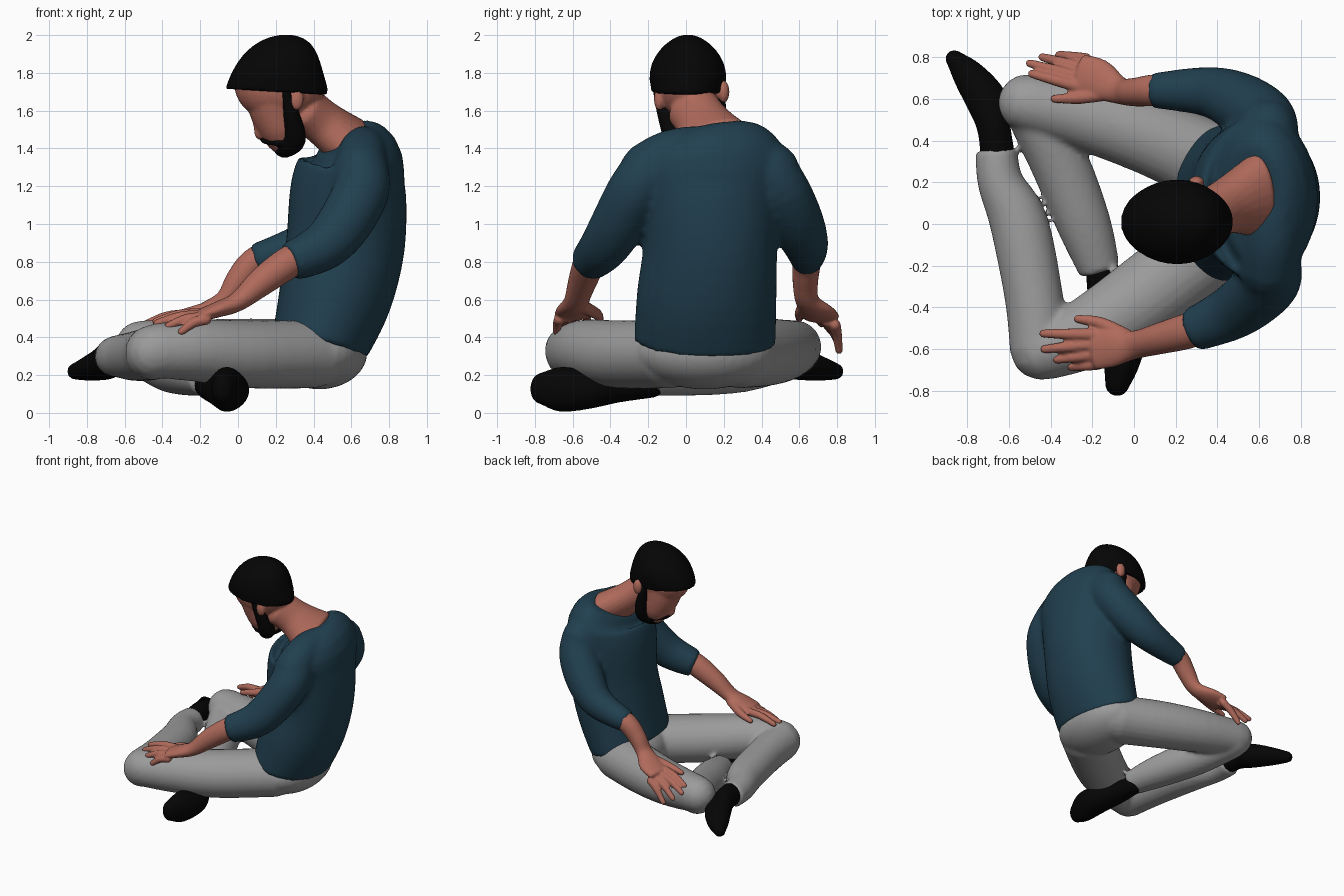
import bpy, bmesh, math
from mathutils import Vector, Matrix


def material(name, rgb):
    m = bpy.data.materials.new(name)
    m.diffuse_color = (*rgb, 1)
    return m


SKIN = material("skin", (0.43, 0.145, 0.105))
BLACK = material("black", (0.0015, 0.0015, 0.0015))
SHIRT = material("dark_teal", (0.015, 0.05, 0.078))
GREY = material("trouser_grey", (0.33, 0.33, 0.33))


def tube(bm, pts, ref=(0, 0, 1), caps=(1, 1), n=24, sub=4):
    """Smooth tube through (x, y, z, side radius[, ref radius]) with domed ends."""
    P = [list(p) + [p[3]] if len(p) == 4 else list(p) for p in pts]
    E = [P[0]] + P + [P[-1]]
    path = []
    for i in range(1, len(P)):
        a, b, c, d = E[i - 1:i + 3]
        for k in range(sub):
            t = k / sub
            path.append([0.5 * (2 * q + (r - p) * t + (2 * p - 5 * q + 4 * r - s) * t * t
                                + (3 * q - p - 3 * r + s) * t ** 3)
                         for p, q, r, s in zip(a, b, c, d)])
    path.append(P[-1])
    rings = []
    for i, p in enumerate(path):
        t = (Vector(path[min(i + 1, len(path) - 1)][:3])
             - Vector(path[max(i - 1, 0)][:3])).normalized()
        rings.append((Vector(p[:3]), t, p[3], p[4]))

    def dome(ring, sign, f):
        c, t, r1, r2 = ring
        out = []
        for a in (0.5, 0.9, 1.25, 1.5):
            out.append((c + t * sign * min(r1, r2) * f * math.sin(a), t,
                        r1 * math.cos(a), r2 * math.cos(a)))
        return out
    rings = dome(rings[0], -1, caps[0])[::-1] + rings + dome(rings[-1], 1, caps[1])
    loops = []
    for c, t, r1, r2 in rings:
        s = t.cross(Vector(ref)).normalized()
        u = s.cross(t)
        loops.append([bm.verts.new(c + s * r1 * math.cos(2 * math.pi * k / n)
                                   + u * r2 * math.sin(2 * math.pi * k / n)) for k in range(n)])
    for A, B in zip(loops, loops[1:]):
        for k in range(n):
            bm.faces.new((A[k], A[(k + 1) % n], B[(k + 1) % n], B[k]))
    bm.faces.new(loops[0])
    bm.faces.new(loops[-1])


def ball(bm, c, r):
    bmesh.ops.create_uvsphere(bm, u_segments=32, v_segments=20, radius=1,
                              matrix=Matrix.Translation(c) @ Matrix.Diagonal((*r, 1)))


def finish(bm, name, mat, voxel=0.016, smooth=4):
    """Fuse the overlapping volumes into one smooth skin."""
    bmesh.ops.recalc_face_normals(bm, faces=bm.faces)
    me = bpy.data.meshes.new(name)
    bm.to_mesh(me)
    bm.free()
    me.materials.append(mat)
    for f in me.polygons:
        f.use_smooth = True
    ob = bpy.data.objects.new(name, me)
    bpy.context.collection.objects.link(ob)
    m = ob.modifiers.new("fuse", 'REMESH')
    m.mode = 'VOXEL'
    m.voxel_size = voxel
    m.use_smooth_shade = True
    s = ob.modifiers.new("soften", 'SMOOTH')
    s.iterations = smooth
    s.factor = 0.5
    return ob


# Trousers: pelvis, thighs and crossed shins
bm = bmesh.new()
ball(bm, (0.43, 0.1, 0.32), (0.255, 0.37, 0.195))
tube(bm, [(0.4, -0.08, 0.31, 0.2, 0.18), (0.05, -0.35, 0.31, 0.195, 0.18),
          (-0.22, -0.52, 0.33, 0.17, 0.165), (-0.43, -0.605, 0.33, 0.145)])
tube(bm, [(0.4, 0.28, 0.31, 0.2, 0.18), (0.1, 0.41, 0.32, 0.185, 0.18),
          (-0.2, 0.51, 0.33, 0.17, 0.165), (-0.51, 0.58, 0.35, 0.14)])
tube(bm, [(-0.45, -0.6, 0.32, 0.145), (-0.48, -0.35, 0.31, 0.14), (-0.55, 0, 0.3, 0.14, 0.13),
          (-0.64, 0.2, 0.3, 0.11, 0.11), (-0.66, 0.35, 0.295, 0.1)], caps=(1, 0.1))
tube(bm, [(-0.5, 0.57, 0.32, 0.13), (-0.36, 0.3, 0.25, 0.14), (-0.24, 0, 0.21, 0.13, 0.12),
          (-0.165, -0.22, 0.18, 0.1, 0.09)], caps=(1, 0.1))
finish(bm, "trousers", GREY, 0.016, 4)

# Shoes
bm = bmesh.new()
tube(bm, [(-0.65, 0.3, 0.3, 0.085), (-0.67, 0.45, 0.3, 0.08, 0.095),
          (-0.7, 0.58, 0.265, 0.1, 0.09), (-0.79, 0.71, 0.235, 0.08, 0.065),
          (-0.86, 0.79, 0.22, 0.045, 0.045)])
finish(bm, "front_shoe", BLACK, 0.014, 2)
bm = bmesh.new()
tube(bm, [(-0.16, -0.18, 0.15, 0.075, 0.07), (-0.12, -0.36, 0.13, 0.1, 0.075),
          (-0.06, -0.52, 0.12, 0.12, 0.1), (-0.06, -0.66, 0.125, 0.09, 0.12),
          (-0.08, -0.765, 0.13, 0.06, 0.085)])
finish(bm, "rear_shoe", BLACK, 0.014, 2)

# Shirt: torso, shoulder yoke and sleeves bent at the elbow
bm = bmesh.new()
tube(bm, [(0.435, 0.1, 0.375, 0.375, 0.26), (0.515, 0.11, 0.62, 0.37, 0.3),
          (0.57, 0.13, 0.9, 0.355, 0.315), (0.585, 0.125, 1.2, 0.38, 0.305),
          (0.61, 0.12, 1.35, 0.4, 0.26), (0.57, 0.1, 1.45, 0.29, 0.17)],
     ref=(1, 0, 0), caps=(0.06, 0.05), n=40)
tube(bm, [(0.65, -0.21, 1.29, 0.14), (0.66, -0.08, 1.37, 0.13), (0.67, 0.1, 1.395, 0.125),
          (0.65, 0.3, 1.37, 0.13), (0.64, 0.46, 1.29, 0.14)])
tube(bm, [(0.65, -0.19, 1.28, 0.15), (0.65, -0.27, 1.17, 0.15), (0.56, -0.36, 1.0, 0.145),
          (0.45, -0.435, 0.88, 0.13), (0.28, -0.51, 0.8, 0.105)], caps=(1, 0.1))
tube(bm, [(0.64, 0.44, 1.28, 0.15), (0.62, 0.51, 1.17, 0.15), (0.5, 0.585, 1.01, 0.145),
          (0.35, 0.635, 0.89, 0.12), (0.09, 0.64, 0.81, 0.085)], caps=(1, 0.1))
finish(bm, "shirt", SHIRT, 0.018, 8)


# Forearms with hands resting on the knees
def arm(name, forearm, knuckles, tips, thumb):
    bm = bmesh.new()
    tube(bm, forearm, caps=(0.3, 0.6))
    a, b = Vector(knuckles[0]), Vector(knuckles[1])
    for i, tip in enumerate(tips):
        k = a.lerp(b, i / 3)
        mid = k.lerp(Vector(tip), 0.5) + Vector((0, 0, 0.015))
        tube(bm, [(*k, 0.03), (*mid, 0.027), (*tip, 0.02)], n=12)
    tube(bm, thumb, n=12)
    finish(bm, name, SKIN, 0.009, 2)


arm("left_arm", [(0.36, -0.48, 0.85, 0.08), (0.25, -0.515, 0.785, 0.085), (0.12, -0.55, 0.69, 0.075),
                 (0.0, -0.58, 0.59, 0.068, 0.052), (-0.1, -0.59, 0.55, 0.095, 0.043),
                 (-0.19, -0.6, 0.52, 0.098, 0.034)],
    [(-0.19, -0.53, 0.525), (-0.17, -0.67, 0.495)],
    [(-0.435, -0.525, 0.485), (-0.43, -0.6, 0.475), (-0.37, -0.65, 0.46), (-0.3, -0.685, 0.43)],
    [(-0.03, -0.54, 0.56, 0.035), (-0.16, -0.475, 0.525, 0.03), (-0.27, -0.455, 0.495, 0.02)])
arm("right_arm", [(0.2, 0.65, 0.86, 0.075), (0.08, 0.64, 0.795, 0.075), (0.0, 0.632, 0.7, 0.068),
                  (-0.07, 0.64, 0.6, 0.065, 0.05), (-0.17, 0.69, 0.54, 0.1, 0.045),
                  (-0.26, 0.715, 0.51, 0.1, 0.036)],
    [(-0.27, 0.66, 0.52), (-0.23, 0.79, 0.465)],
    [(-0.49, 0.72, 0.47), (-0.5, 0.77, 0.43), (-0.44, 0.8, 0.38), (-0.36, 0.81, 0.33)],
    [(-0.1, 0.63, 0.57, 0.035), (-0.26, 0.605, 0.53, 0.03), (-0.38, 0.6, 0.5, 0.02)])

# Head: skull, face, nose, ears and neck
bm = bmesh.new()
ball(bm, (0.22, 0.01, 1.74), (0.24, 0.175, 0.2))
tube(bm, [(0.2, 0.01, 1.72, 0.165, 0.18), (0.205, 0.025, 1.6, 0.15, 0.145),
          (0.235, 0.035, 1.49, 0.13, 0.115), (0.265, 0.035, 1.42, 0.09, 0.085)],
     ref=(1, 0, 0), caps=(0.5, 0.4))
tube(bm, [(0.07, 0.02, 1.63, 0.024), (0.105, 0.025, 1.54, 0.028), (0.122, 0.03, 1.48, 0.036)],
     ref=(1, 0, 0), n=14)
ball(bm, (0.31, -0.142, 1.66), (0.038, 0.028, 0.06))
ball(bm, (0.3, 0.2, 1.7), (0.038, 0.03, 0.06))
tube(bm, [(0.35, 0.03, 1.62, 0.14, 0.11), (0.45, 0.09, 1.535, 0.145, 0.115),
          (0.59, 0.135, 1.43, 0.215, 0.13)], ref=(1, 0, 0), caps=(0.5, 0.3))
finish(bm, "head", SKIN, 0.01, 3)

# Hair cap: crown pushed back and sides filled out, then cut along the hairline
bm = bmesh.new()
ball(bm, (0.205, 0.01, 1.72), (0.27, 0.195, 0.283))
for v in bm.verts:
    h = max(0, (v.co.z - 1.72) / 0.28)
    b = max(0, h * (1 - h))
    v.co.x = 0.205 + (v.co.x - 0.205) * (1 - 0.3 * b) + 0.05 * h * h
    v.co.y = 0.01 + (v.co.y - 0.01) * (1 + 0.4 * b)
bmesh.ops.bisect_plane(bm, geom=bm.verts[:] + bm.edges[:] + bm.faces[:],
                       plane_co=(0.2, 0, 1.7), plane_no=(-0.06, 0, -1), clear_outer=True)
bmesh.ops.holes_fill(bm, edges=[e for e in bm.edges if e.is_boundary], sides=0)
finish(bm, "hair", BLACK, 0.012, 2)

# Beard round the jaw, with moustache
bm = bmesh.new()
tube(bm, [(0.255, 0.18, 1.7, 0.025), (0.285, 0.168, 1.57, 0.045), (0.3, 0.12, 1.45, 0.06),
          (0.245, 0.03, 1.41, 0.06), (0.3, -0.05, 1.45, 0.06), (0.285, -0.105, 1.57, 0.045),
          (0.255, -0.15, 1.7, 0.025)], ref=(1, 0, 0), sub=6)
tube(bm, [(0.22, 0.12, 1.43, 0.02), (0.15, 0.07, 1.44, 0.02), (0.135, 0.03, 1.45, 0.02),
          (0.15, -0.01, 1.44, 0.02), (0.22, -0.06, 1.43, 0.02)], n=12)
finish(bm, "beard", BLACK, 0.011, 2)
